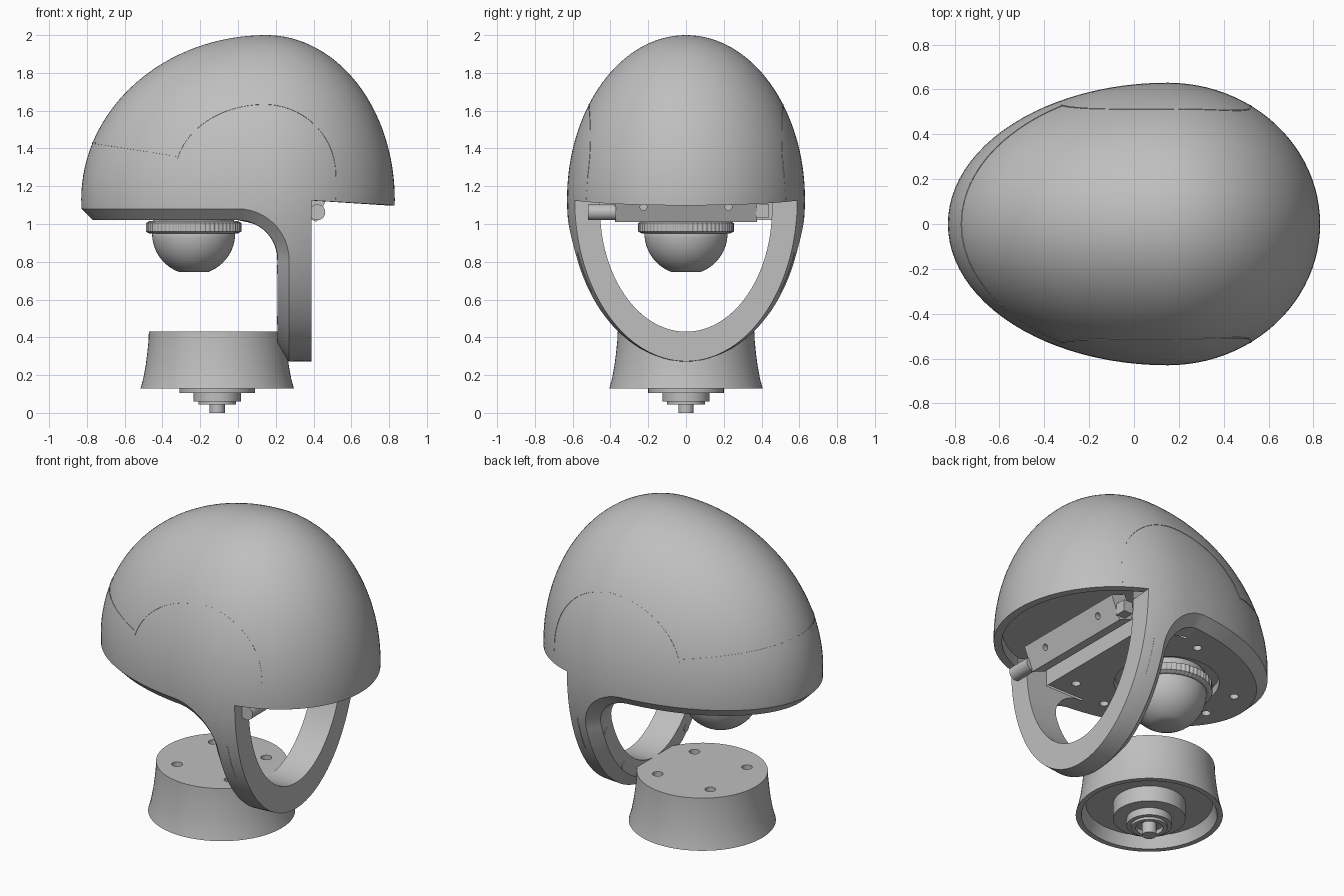
import bpy, bmesh, math
from mathutils import Vector, Matrix

if "Cube" in bpy.data.objects:
    bpy.data.objects.remove(bpy.data.objects["Cube"], do_unlink=True)

grey = bpy.data.materials.new("matte_grey")
grey.use_nodes = True
grey.diffuse_color = (0.52, 0.52, 0.52, 1)
grey.node_tree.nodes["Principled BSDF"].inputs["Base Color"].default_value = (0.52, 0.52, 0.52, 1)

CX, CZ = 0.15, 1.13                      # widest point of the egg
FRONT, REAR, HALF, TALL = 0.98, 0.68, 0.63, 0.87
CHAMFER, FILLET, ARM_Z = 0.06, 0.27, 0.81
PLATE_Z, ARM_REAR, CEILING = 1.02, 0.39, 1.19


def finish(name, bm):
    bmesh.ops.recalc_face_normals(bm, faces=bm.faces[:])
    mesh = bpy.data.meshes.new(name)
    bm.to_mesh(mesh)
    bm.free()
    mesh.materials.append(grey)
    obj = bpy.data.objects.new(name, mesh)
    bpy.context.collection.objects.link(obj)
    return obj


def activate(obj):
    bpy.ops.object.select_all(action='DESELECT')
    obj.select_set(True)
    bpy.context.view_layer.objects.active = obj


def smooth(obj, degrees=30):
    activate(obj)
    bpy.ops.object.shade_smooth_by_angle(angle=math.radians(degrees))


def drill(obj, cutter):
    mod = obj.modifiers.new("cut", 'BOOLEAN')
    mod.solver, mod.object = 'EXACT', cutter
    activate(obj)
    bpy.ops.object.modifier_apply(modifier=mod.name)
    bpy.data.objects.remove(cutter, do_unlink=True)


def loft(name, rings):
    bm = bmesh.new()
    rows = [[bm.verts.new(p) for p in ring] for ring in rings]
    n = len(rows[0])
    for a, b in zip(rows, rows[1:]):
        for i in range(n):
            bm.faces.new((a[i], a[(i + 1) % n], b[(i + 1) % n], b[i]))
    bm.faces.new(rows[0])
    bm.faces.new(rows[-1])
    return finish(name, bm)


def circle(r, n):
    return [(r * math.cos(2 * math.pi * i / n), r * math.sin(2 * math.pi * i / n)) for i in range(n)]


def lathe(name, profile, x=0, n=64, knurl=0):
    return loft(name, [[(x + c * (r - knurl * (i // 2 % 2)), s * (r - knurl * (i // 2 % 2)), z)
                        for i, (c, s) in enumerate(circle(1, n))] for r, z in profile])


def box(name, size, centre, tilt=0):
    bm = bmesh.new()
    matrix = Matrix.Translation(centre) @ Matrix.Rotation(tilt, 4, 'Y') @ Matrix.Diagonal((*size, 1))
    bmesh.ops.create_cube(bm, size=1, matrix=matrix)
    return finish(name, bm)


def rod(name, r, length, centre, axis='Z', n=20):
    turn = {'X': Matrix.Rotation(math.pi / 2, 4, 'Y'),
            'Y': Matrix.Rotation(math.pi / 2, 4, 'X'), 'Z': Matrix()}[axis]
    bm = bmesh.new()
    bmesh.ops.create_cone(bm, cap_ends=True, segments=n, radius1=r, radius2=r, depth=length,
                          matrix=Matrix.Translation(centre) @ turn)
    return finish(name, bm)


# Egg surface: a sphere with its own radius toward front, rear and below
def section(x):
    return math.sqrt(max(1 - ((x - CX) / (REAR if x > CX else FRONT)) ** 2, 0))


def tall(x, z):
    if z > CZ or x < CX:
        return TALL
    return TALL * min(max(0.985 / max(section(x), 0.1), 1), 1.15)


def half_width(x, z):
    return HALF * math.sqrt(max(section(x) ** 2 - ((z - CZ) / tall(x, z)) ** 2, 0))


def outward(p):
    rx = REAR if p.x > CX else FRONT
    return Vector(((p.x - CX) / rx ** 2, p.y / HALF ** 2, (p.z - CZ) / tall(p.x, p.z) ** 2)).normalized()


def extrude(bm, edges, move):
    geom = bmesh.ops.extrude_edge_only(bm, edges=edges)["geom"]
    verts = {g for g in geom if isinstance(g, bmesh.types.BMVert)}
    for v in verts:
        v.co = move(v.co.copy())
    return [g for g in geom if isinstance(g, bmesh.types.BMEdge) and set(g.verts) <= verts]


def slice_faces(bm, co, no, region):
    faces = [f for f in bm.faces if region(f.calc_center_median())]
    geom = faces + list({e for f in faces for e in f.edges}) + list({v for f in faces for v in f.verts})
    bmesh.ops.bisect_plane(bm, geom=geom, dist=1e-5, plane_co=co, plane_no=no)


bm = bmesh.new()
bmesh.ops.create_uvsphere(bm, u_segments=96, v_segments=64, radius=1)
for v in bm.verts:
    x = CX + v.co.x * (REAR if v.co.x > 0 else FRONT)
    v.co = (x, v.co.y * HALF, CZ + v.co.z * tall(x, CZ + v.co.z))

# Trim away the space under the head, in front of and behind the arm
arc = [Vector((FILLET * math.sin(a), 0, ARM_Z + FILLET * math.cos(a)))
       for a in (math.pi / 2 * i / 16 for i in range(17))]
top, rear_no = Vector((0, 0, ARM_Z + FILLET)), Vector((0.06, 0, 1))
planes = [(top, Vector((0, 0, 1)), lambda c: c.x < 0.1 and c.z < 1.2),
          (arc[-1], Vector((1, 0, 0)), lambda c: c.z < 0.9)]
for a, b in zip(arc, arc[1:]):
    d = b - a
    planes.append((a, Vector((-d.z, 0, d.x)), lambda c: -0.06 < c.x < 0.36 and 0.74 < c.z < 1.15))
back, lip = Vector((ARM_REAR, 0, 0)), Vector((ARM_REAR, 0, 1.125))
slice_faces(bm, back, Vector((1, 0, 0)), lambda c: c.z < 1.25)
slice_faces(bm, lip, rear_no, lambda c: c.x > 0.3)
for co, no, region in planes:
    slice_faces(bm, co, no, region)
gone = []
for f in bm.faces:
    c = f.calc_center_median()
    if all((c - co).dot(no) < 0 for co, no, _ in planes) or \
            (c.x > ARM_REAR and (c - lip).dot(rear_no) < 0):
        gone.append(f)
bmesh.ops.delete(bm, geom=gone, context='FACES')

rim = [e for e in bm.edges if e.is_boundary]
arm_back = [e for e in rim if all(abs(v.co.x - ARM_REAR) < 1e-3 for v in e.verts)]
rear_rim = [e for e in rim if e not in arm_back and all(v.co.x > ARM_REAR - 1e-3 for v in e.verts)]
front_rim = [e for e in rim if all(v.co.x < ARM_REAR - 0.05 for v in e.verts)]


# Chamfer round the underside and the front of the arm
def chamfer(p):
    if p.x <= 0:
        n = Vector((0, 0, -1))
    elif p.z <= ARM_Z:
        n = Vector((-1, 0, 0))
    else:
        n = Vector((-p.x, 0, ARM_Z - p.z)).normalized()
    g = outward(p)
    return p + (n - (g - n * g.dot(n)).normalized()) * CHAMFER


def to_oval(p):
    s = math.hypot(p.y / 0.455, (p.z - 1.08) / 0.65)
    return Vector((p.x, p.y / s, 1.08 + (p.z - 1.08) / s))


def to_front_oval(p):
    q = to_oval(p)
    r = FILLET - CHAMFER
    q.z = min(q.z, PLATE_Z)
    q.x = math.sqrt(max(r * r - max(q.z - ARM_Z, 0) ** 2, 0))
    return q


inner = extrude(bm, front_rim, chamfer)
arm_front = [e for e in inner if min(v.co.z for v in e.verts) < PLATE_Z - 1e-4]
outline = {(v.co.x, v.co.y) for e in inner for v in e.verts if v.co.z > PLATE_Z - 1e-4}

# Arm faces and the oval opening through it
opening = extrude(bm, arm_front, to_front_oval)
extrude(bm, opening, lambda p: Vector((ARM_REAR, p.y, p.z)))
extrude(bm, arm_back, to_oval)


# Rear lip, inner wall and ceiling
def inward(p):
    g = outward(p)
    return p - Vector((g.x, g.y, 0)).normalized() * 0.045


wall = extrude(bm, extrude(bm, rear_rim, inward), lambda p: Vector((p.x, p.y, CEILING)))
roof = list({(v.co.x, v.co.y) for e in wall for v in e.verts}) + [(0.25, 0.5), (0.25, -0.5)]
smooth(finish("head_shell", bm))

bm = bmesh.new()
roof.sort(key=lambda p: math.atan2(p[1], p[0] - 0.3))
bm.faces.new([bm.verts.new((x, y, CEILING)) for x, y in roof])
finish("rear_ceiling", bm)

bm = bmesh.new()
bmesh.ops.create_cube(bm, size=1, matrix=Matrix.Translation((0.32, 0, 1.105)) @ Matrix.Diagonal((0.14, 0.91, 0.17, 1)))
bm.normal_update()
bmesh.ops.delete(bm, geom=[f for f in bm.faces if f.normal.x > 0.5 or abs(f.normal.z) > 0.5], context='FACES')
finish("hinge_bay", bm)

# Underside plate with a round lens seat and screw holes
bm = bmesh.new()
outline = list(outline) + [(x, y) for x in (0, 0.25) for y in (-0.44, 0.44)]
outline.sort(key=lambda p: math.atan2(p[1], p[0] + 0.3))
loops = [outline, [(c - 0.235, s) for c, s in circle(0.29, 64)]]
for hx, hy in ((-0.62, 0.12), (-0.12, 0.4), (0.14, 0.33)):
    loops += [[(hx + c, side * hy + s) for c, s in circle(0.025, 16)] for side in (-1, 1)]
edges = []
for loop in loops:
    vs = [bm.verts.new((x, y, PLATE_Z)) for x, y in loop]
    edges.append([bm.edges.new((a, b)) for a, b in zip(vs, vs[1:] + vs[:1])])
bmesh.ops.triangle_fill(bm, use_beauty=True, edges=sum(edges, []), normal=(0, 0, -1))
for loop in edges[1:]:
    bmesh.ops.edgeloop_fill(bm, edges=extrude(bm, loop, lambda p: p + Vector((0, 0, 0.05))))
finish("underside_plate", bm)

# Screw heads on the front of the arm
for side in (-1, 1):
    for y, z in ((0.465, 0.76), (0.3, 0.49)):
        rod("arm_screw", 0.022, 0.008, (0.21, side * y, z), 'X')


# Fine seam strips following the surface
def seam(path, side):
    pts = [Vector((x, side * half_width(x, z), z)) for x, z in path]
    rings = []
    for i, p in enumerate(pts):
        n = outward(p)
        b = n.cross(pts[min(i + 1, len(pts) - 1)] - pts[max(i - 1, 0)]).normalized() * 0.003
        rings.append([p + b - n * 0.004, p + b + n * 0.002, p - b + n * 0.002, p - b - n * 0.004])
    loft("seam", rings)


nose = [(-0.77 + 0.45 * (i / 20) ** 2, 1.43 - 0.07 * (i / 20) ** 2) for i in range(21)]
arch = []
for i in range(41):
    a = math.radians(167) * (1 - i / 40)
    arch.append((0.14 + (0.38 if a < math.pi / 2 else 0.475) * math.cos(a), 1.26 + 0.375 * math.sin(a)))
arch.append((0.52, 1.13))
slot = [(0.33, 0.64 + 0.03 * i) for i in range(8)]
for side in (-1, 1):
    for path in (nose, arch, slot):
        seam(path, side)

# Lens unit under the head
dome = [(0.215, 1.06), (0.215, 0.96)]
for i in range(13):
    a = math.radians(70) * i / 12
    dome.append((0.22 * math.cos(a), 0.95 - 0.218 * math.sin(a)))
smooth(lathe("lens_dome", dome, -0.235))
smooth(lathe("lens_ring", [(0.235, 1.015), (0.253, 1.005), (0.253, 0.96), (0.235, 0.95)],
             -0.235, 240, 0.004), 20)

# Tilted hinge box with end knob and bracket
hinge = box("hinge_box", (0.1, 0.75, 0.15), (0.4, 0, 1.1), math.radians(22))
for y in (-0.225, 0.225):
    drill(hinge, rod("hole", 0.018, 0.06, (0.45, y, 1.09), 'X'))
smooth(rod("hinge_knob", 0.042, 0.15, (0.42, -0.445, 1.062), 'Y', 32))
box("hinge_bracket", (0.06, 0.07, 0.07), (0.41, 0.405, 1.07))

# Flared base, hollow underneath
base = lathe("base", [(0.362, 0.43), (0.364, 0.38), (0.37, 0.32), (0.379, 0.25), (0.392, 0.18),
                      (0.406, 0.13), (0.375, 0.13), (0.35, 0.2)], -0.11, 96)
for x, y in circle(0.25, 8)[1::2]:
    drill(base, rod("hole", 0.03, 0.06, (x - 0.11, y, 0.43)))
smooth(base)

# Stepped hub and axle
smooth(lathe("hub", [(0.2, 0.21), (0.2, 0.105), (0.125, 0.105), (0.125, 0.06), (0.1, 0.06),
                     (0.1, 0.045), (0.075, 0.045), (0.075, 0.07), (0.04, 0.07), (0.04, 0)], -0.11))
